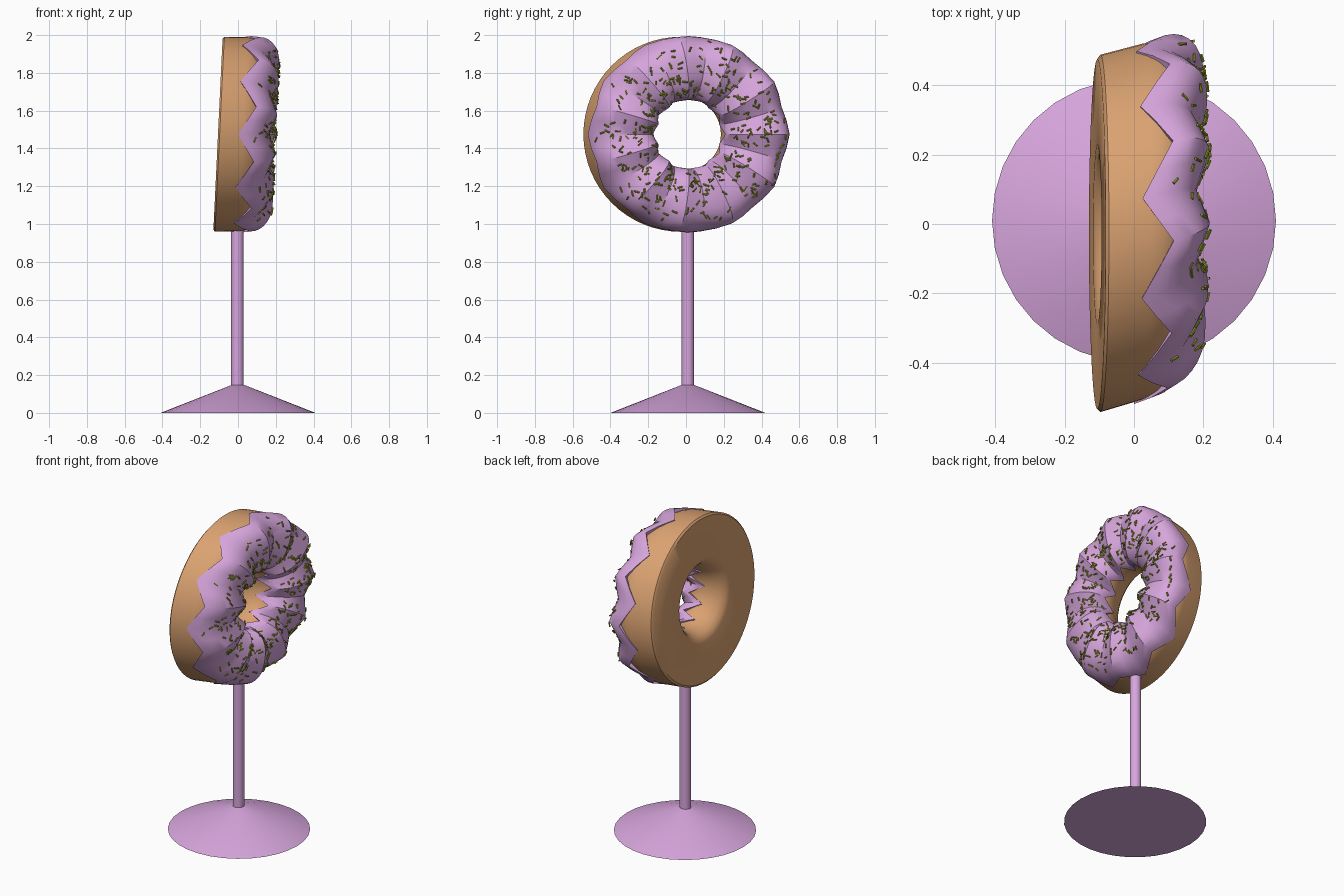
import bpy, bmesh, math, random
from mathutils import Vector, Matrix

if "Cube" in bpy.data.objects:
    bpy.data.objects.remove(bpy.data.objects["Cube"])

random.seed(4)
SEG, TEETH, CZ = 44, 11, 1.475


def material(name, rgb):
    m = bpy.data.materials.new(name)
    m.diffuse_color = (*rgb, 1)
    m.use_nodes = True
    m.node_tree.nodes["Principled BSDF"].inputs["Base Color"].default_value = m.diffuse_color
    return m


PINK = material("pink icing", (0.68, 0.38, 0.72))
DOUGH = material("golden dough", (0.70, 0.36, 0.165))
GREEN = material("olive sprinkles", (0.30, 0.36, 0.02))


def finish(name, bm, mat, angle=35):
    bmesh.ops.recalc_face_normals(bm, faces=bm.faces)
    me = bpy.data.meshes.new(name)
    bm.to_mesh(me)
    bm.free()
    me.materials.append(mat)
    ob = bpy.data.objects.new(name, me)
    bpy.context.collection.objects.link(ob)
    bpy.ops.object.select_all(action='DESELECT')
    ob.select_set(True)
    bpy.context.view_layer.objects.active = ob
    bpy.ops.object.shade_smooth_by_angle(angle=math.radians(angle))
    return ob


def place(a, r, x):
    """Ring coordinates to world: axis along x, slightly skewed and leaning."""
    dz = r * math.sin(a)
    return Vector((x + 0.048 * dz, r * math.cos(a) + 0.28 * x, CZ + dz))


def ring(bm, profile, segs, close):
    """Sweep profile(a) -> [(r, x)] around the ring."""
    rows = []
    for i in range(segs):
        a = math.tau * i / segs
        rows.append([bm.verts.new(place(a, r, x)) for r, x in profile(a)])
    n = len(rows[0])
    for i in range(segs):
        p, q = rows[i], rows[(i + 1) % segs]
        for j in range(n if close else n - 1):
            k = (j + 1) % n
            bm.faces.new((p[j], p[k], q[k], q[j]))


def arc(phi, rad, base, height):
    c, s = math.cos(phi), math.sin(phi)
    return 0.351 + math.copysign(abs(c) ** 0.8, c) * rad, base + height * s


# dough: flat back, straight outer wall, rounded front
dough_front = [arc(math.pi * i / 12, 0.163, 0.025, 0.125) for i in range(13)]
dough_profile = ([(0.26, -0.106), (0.505, -0.106), (0.516, -0.097)] + dough_front
                 + [(0.193, -0.03), (0.213, -0.075), (0.235, -0.098)])
bm = bmesh.new()
ring(bm, lambda a: dough_profile, 64, True)
finish("dough_ring", bm, DOUGH)


# icing: rounded front shell whose rim zigzags, with skirts tucked into the dough
def icing_point(a, phi):
    wave = -math.cos(TEETH * (a - math.pi))
    s = math.sin(phi)
    r, x = arc(phi, 0.169, 0.045, 0.138)
    return r, x + wave * (0.045 * (1 - s) + 0.019 * s)


def icing_profile(a):
    pts = [icing_point(a, math.pi * i / 14) for i in range(15)]
    (ro, xo), (ri, xi) = pts[0], pts[-1]
    return [(ro - 0.04, xo + 0.004)] + pts + [(ri + 0.04, xi + 0.004)]


bm = bmesh.new()
ring(bm, icing_profile, SEG, True)
finish("icing", bm, PINK)

# sprinkles scattered on the front of the icing
bm = bmesh.new()
for _ in range(340):
    a = random.uniform(0, math.tau)
    phi = math.radians(random.triangular(28, 160, 95))
    p = place(a, *icing_point(a, phi))
    u = place(a + 0.02, *icing_point(a + 0.02, phi)) - p
    v = place(a, *icing_point(a, phi + 0.03)) - p
    n = u.cross(v).normalized()
    if n.x < 0:
        n = -n
    t = random.uniform(0, math.tau)
    u.normalize()
    d = u * math.cos(t) + n.cross(u) * math.sin(t)
    rot = d.to_track_quat('Z', 'Y').to_matrix().to_4x4()
    bmesh.ops.create_cone(bm, cap_ends=True, segments=6, radius1=0.0045, radius2=0.0045,
                          depth=random.uniform(0.02, 0.032),
                          matrix=Matrix.Translation(p + n * 0.003) @ rot)
finish("sprinkles", bm, GREEN)

# stand: shallow cone foot and straight pole
bm = bmesh.new()
bmesh.ops.create_cone(bm, cap_ends=True, segments=32, radius1=0.41, radius2=0.033,
                      depth=0.148, matrix=Matrix.Translation((0, 0.01, 0.074)))
finish("stand_foot", bm, PINK)
bm = bmesh.new()
bmesh.ops.create_cone(bm, cap_ends=True, segments=32, radius1=0.033, radius2=0.033,
                      depth=0.88, matrix=Matrix.Translation((-0.003, 0.01, 0.58)))
finish("stand_pole", bm, PINK)
